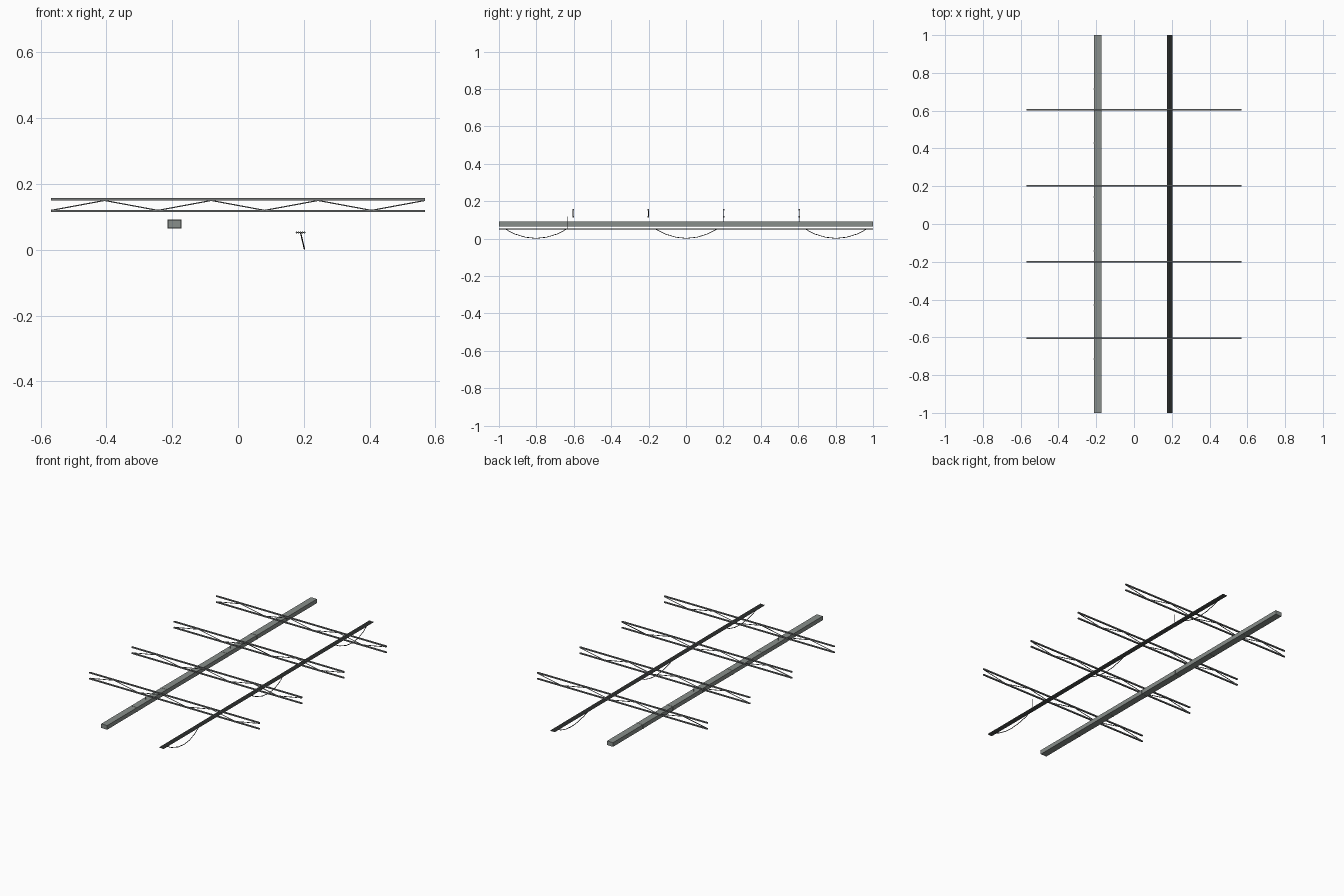
import bpy
from mathutils import Vector

cube = bpy.data.objects.get("Cube")
if cube:
    bpy.data.objects.remove(cube, do_unlink=True)


def material(name, r, g, b):
    m = bpy.data.materials.new(name)
    m.use_nodes = True
    m.diffuse_color = (r, g, b, 1)
    m.node_tree.nodes["Principled BSDF"].inputs["Base Color"].default_value = (r, g, b, 1)
    return m


duct_grey = material("duct grey", 0.25, 0.275, 0.26)
steel = material("truss steel", 0.18, 0.19, 0.19)
cable_grey = material("cable grey", 0.10, 0.11, 0.105)
loop_black = material("loose cable black", 0.05, 0.05, 0.05)


def box(name, center, size, mat):
    bpy.ops.mesh.primitive_cube_add(size=1, location=center)
    ob = bpy.context.object
    ob.name = name
    ob.scale = size
    bpy.ops.object.transform_apply(location=False, rotation=False, scale=True)
    ob.data.materials.append(mat)
    return ob


def tube(name, points, radius, mat):
    curve = bpy.data.curves.new(name, "CURVE")
    curve.dimensions = "3D"
    curve.bevel_depth = radius
    curve.bevel_resolution = 1
    curve.use_fill_caps = True
    spline = curve.splines.new("POLY")
    spline.points.add(len(points) - 1)
    for p, co in zip(spline.points, points):
        p.co = (*Vector(co), 1)
    ob = bpy.data.objects.new(name, curve)
    bpy.context.collection.objects.link(ob)
    curve.materials.append(mat)
    return ob


HALF = 0.568
LOW, HIGH = 0.118, 0.154
DUCT_X, TRAY_X = -0.193, 0.19

# Roof trusses: two chords and a zigzag web, with the duct and tray hangers
for i in range(4):
    y = -0.604 + i * 0.403
    for label, z in (("bottom", LOW), ("top", HIGH)):
        box(f"truss_{label}_chord", (0, y, z), (2 * HALF, 0.008, 0.007), steel)
    web = [(-HALF + k * 2 * HALF / 7, y, HIGH - 0.004 if k % 2 else LOW + 0.002)
           for k in range(8)]
    tube("truss_web", web, 0.002, steel)
    tube("duct_hanger", [(DUCT_X, y, 0.09), (DUCT_X, y, LOW)], 0.0006, steel)
    tube("tray_hanger", [(TRAY_X, y - 0.031, 0.053), (TRAY_X, y - 0.031, LOW)],
         0.0006, steel)

# Rectangular air duct with slim joint collars
box("air_duct", (DUCT_X, 0, 0.0785), (0.040, 2, 0.025), duct_grey)
for i in range(6):
    box("duct_collar", (DUCT_X, -0.714 + i * 0.2856, 0.0785),
        (0.042, 0.006, 0.027), duct_grey)

# Bundle of parallel cables
for i in range(5):
    x = TRAY_X + (i - 2) * 0.006
    tube("tray_cable", [(x, -1, 0.0525), (x, 1, 0.0525)], 0.003, cable_grey)

# Loose cable loops sagging below the bundle
for cy in (-0.802, 0.002, 0.802):
    loop = []
    for k in range(7):
        t = k / 3 - 1
        drop = 1 - t * t
        loop.append((TRAY_X + 0.012 * drop, cy + 0.168 * t, 0.053 - 0.051 * drop))
    tube("sagging_cable", loop, 0.002, loop_black)
